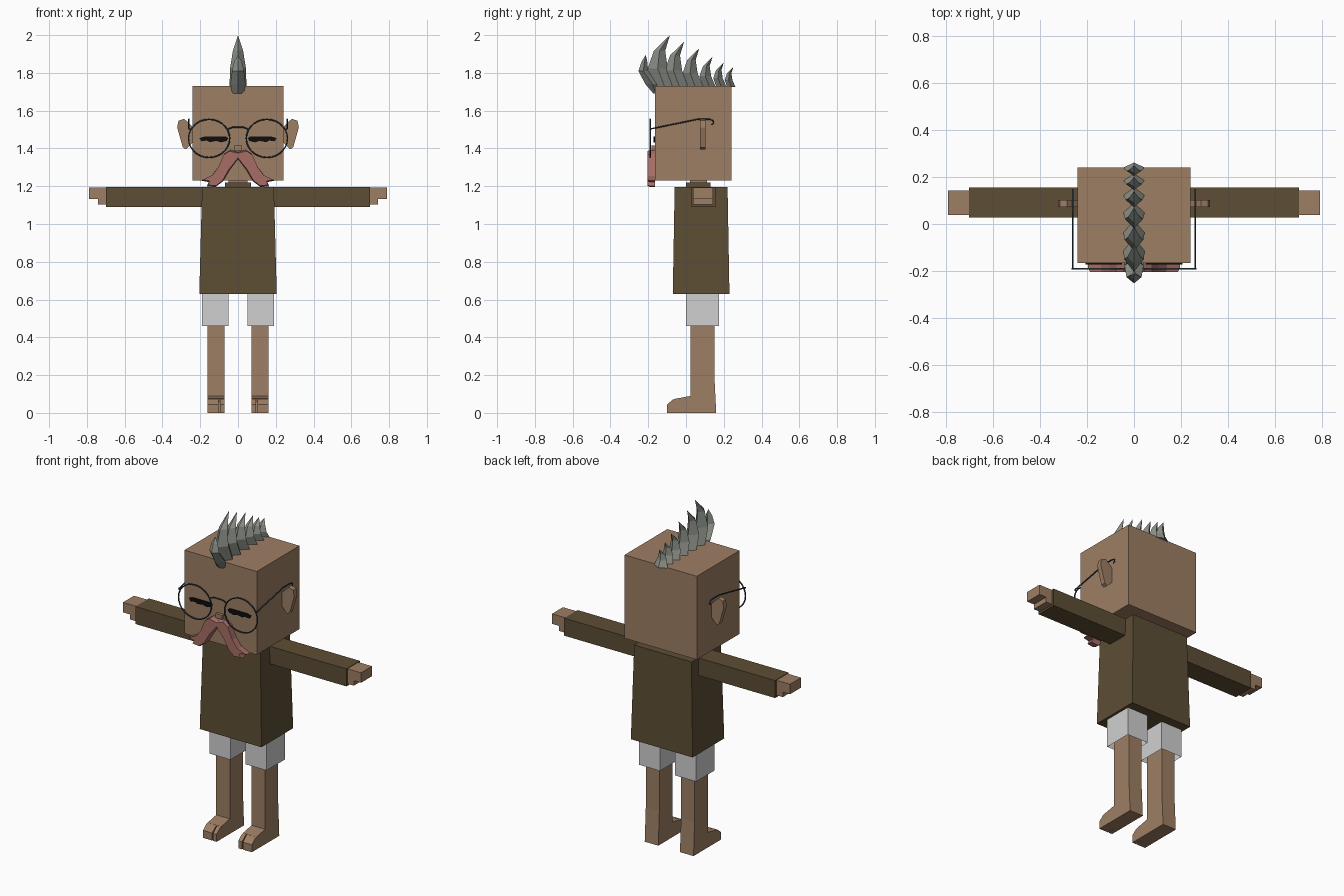
import bpy, bmesh, math

cube = bpy.data.objects.get("Cube")
if cube:
    bpy.data.objects.remove(cube, do_unlink=True)


def material(name, rgb):
    m = bpy.data.materials.new(name)
    m.use_nodes = True
    m.diffuse_color = (*rgb, 1)
    m.node_tree.nodes["Principled BSDF"].inputs["Base Color"].default_value = (*rgb, 1)
    return m


SKIN = material("skin", (0.34, 0.21, 0.127))
SHIRT = material("brown cloth", (0.11, 0.075, 0.035))
WHITE = material("white cloth", (0.63, 0.63, 0.63))
HAIR = material("grey hair", (0.26, 0.28, 0.245))
PINK = material("dusty pink", (0.38, 0.155, 0.13))
WIRE = material("dark steel", (0.03, 0.048, 0.065))
BLACK = material("black", (0.004, 0.004, 0.004))


def add_object(name, mesh, mat):
    mesh.materials.clear()
    mesh.materials.append(mat)
    obj = bpy.data.objects.new(name, mesh)
    bpy.context.collection.objects.link(obj)
    return obj


def loft(name, rings, mat, side=1, cap_last=True):
    """Skin a row of point rings; side=-1 mirrors across x."""
    bm = bmesh.new()
    rows = [[bm.verts.new((side * x, y, z)) for x, y, z in r] for r in rings]
    n = len(rows[0])
    for a, b in zip(rows, rows[1:]):
        for i in range(n):
            j = (i + 1) % n
            bm.faces.new((a[i], a[j], b[j], b[i]))
    bm.faces.new(rows[0])
    if cap_last:
        bm.faces.new(rows[-1])
    bmesh.ops.remove_doubles(bm, verts=bm.verts, dist=1e-5)
    bmesh.ops.recalc_face_normals(bm, faces=bm.faces)
    mesh = bpy.data.meshes.new(name)
    bm.to_mesh(mesh)
    bm.free()
    return add_object(name, mesh, mat)


def rect(x0, x1, y0, y1, z):
    return [(x0, y0, z), (x1, y0, z), (x1, y1, z), (x0, y1, z)]


def box(name, x, y, z, mat, side=1):
    return loft(name, [rect(*x, *y, z[0]), rect(*x, *y, z[1])], mat, side)


def plate_y(name, outline, y0, y1, mat, side=1):
    """Extrude an (x, z) outline along y."""
    return loft(name, [[(x, y, z) for x, z in outline] for y in (y0, y1)], mat, side)


def plate_x(name, outline, x0, x1, mat, side=1):
    """Extrude a (y, z) outline along x."""
    return loft(name, [[(x, y, z) for y, z in outline] for x in (x0, x1)], mat, side)


def wire(name, points, cyclic=False, radius=0.004):
    curve = bpy.data.curves.new(name, "CURVE")
    curve.dimensions = "3D"
    curve.bevel_depth = radius
    curve.bevel_resolution = 1
    curve.use_fill_caps = True
    sp = curve.splines.new("POLY")
    sp.points.add(len(points) - 1)
    for p, co in zip(sp.points, points):
        p.co = (*co, 1)
    sp.use_cyclic_u = cyclic
    tmp = bpy.data.objects.new(name + " path", curve)
    mesh = bpy.data.meshes.new_from_object(tmp)
    bpy.data.objects.remove(tmp)
    return add_object(name, mesh, WIRE)


def spike(name, levels):
    """Diamond-section horn from (z, front y, back y, half width) levels."""
    rings = []
    for z, f, b, w in levels:
        m = (f + b) / 2
        rings.append([(0, f, z), (w, m, z), (0, b, z), (-w, m, z)])
    return loft(name, rings, HAIR)


# Head, neck and torso
box("head", (-0.24, 0.24), (-0.165, 0.24), (1.23, 1.73), SKIN)
box("neck", (-0.05, 0.05), (0.02, 0.11), (1.18, 1.235), SKIN)
box("collar", (-0.07, 0.07), (0, 0.13), (1.185, 1.22), SHIRT)
loft("shirt", [rect(-0.205, 0.205, -0.07, 0.23, 0.63),
               rect(-0.19, 0.19, -0.06, 0.22, 1.195)], SHIRT)
box("nose", (-0.022, 0.022), (-0.182, -0.16), (1.39, 1.415), SKIN)

EAR = [(0.235, 1.51), (0.285, 1.557), (0.315, 1.547), (0.322, 1.51),
       (0.292, 1.405), (0.275, 1.395), (0.235, 1.435)]
LASHES = [(0.052, 1.453), (0.06, 1.462), (0.18, 1.462), (0.205, 1.455), (0.195, 1.438),
          (0.165, 1.442), (0.15, 1.433), (0.115, 1.44), (0.09, 1.432), (0.06, 1.44)]
MOUSTACHE = [(0, 1.38), (0.04, 1.392), (0.075, 1.37), (0.105, 1.3), (0.14, 1.255),
             (0.195, 1.23), (0.155, 1.222), (0.165, 1.2), (0.12, 1.195),
             (0.08, 1.225), (0.045, 1.285), (0, 1.345)]
LEG = [(0.16, 0), (0.15, 0.2), (0.15, 0.5), (0.025, 0.5), (0.025, 0.09),
       (-0.055, 0.075), (-0.055, 0)]
TOE = [(-0.05, 0), (-0.05, 0.076), (-0.07, 0.07), (-0.1, 0.045), (-0.1, 0)]

for side, label in ((1, "left"), (-1, "right")):
    # Face
    plate_y(label + "_ear", EAR, 0.073, 0.102, SKIN, side)
    plate_y(label + "_lashes", LASHES, -0.172, -0.164, BLACK, side)
    front = [(0.01 + x * 0.9, 1.3 + (z - 1.3) * 0.93) for x, z in MOUSTACHE]
    front[0], front[-1] = (0, 1.375), (0, 1.35)
    loft(label + "_moustache",
         [[(x, y, z) for x, z in o] for o, y in
          ((MOUSTACHE, -0.163), (MOUSTACHE, -0.19), (front, -0.204))], PINK, side)

    # Arms
    box(label + "_sleeve", (0.18, 0.7), (0.028, 0.155), (1.09, 1.195), SHIRT, side)
    box(label + "_hand", (0.69, 0.79), (0.038, 0.142), (1.132, 1.192), SKIN, side)
    box(label + "_palm", (0.69, 0.742), (0.038, 0.142), (1.102, 1.135), SKIN, side)

    # Legs, with the foot split into two toes
    loft(label + "_shorts", [rect(0.05, 0.19, 0, 0.175, 0.635),
                             rect(0.05, 0.19, 0, 0.175, 0.46)], WHITE, side, False)
    plate_x(label + "_leg", LEG, 0.072, 0.162, SKIN, side)
    plate_x(label + "_big_toe", TOE, 0.072, 0.096, SKIN, side)
    plate_x(label + "_small_toes", TOE, 0.102, 0.162, SKIN, side)

    # Glasses
    steps = 28
    ring = [(side * (0.153 + 0.109 * math.cos(math.tau * i / steps)), -0.19,
             1.453 + 0.101 * math.sin(math.tau * i / steps)) for i in range(steps)]
    wire(label + "_rim", ring, True)
    temple = [(-0.19, 1.503), (0.03, 1.548), (0.06, 1.554), (0.125, 1.554),
              (0.142, 1.548), (0.146, 1.535), (0.135, 1.525)]
    wire(label + "_temple", [(side * 0.26, y, z) for y, z in temple])
    wire(label + "_hinge", [(side * 0.25, -0.19, 1.5), (side * 0.262, -0.19, 1.503)])

wire("bridge", [(-0.057, -0.19, 1.5), (-0.03, -0.19, 1.512),
                (0.03, -0.19, 1.512), (0.057, -0.19, 1.5)])

# Mohawk: a forward-curling lock, then a shrinking row of swept-back spikes
spike("front_lock", [(1.69, -0.172, -0.15, 0.03), (1.74, -0.215, -0.14, 0.04),
                     (1.81, -0.252, -0.2, 0.032), (1.86, -0.235, -0.205, 0.02),
                     (1.895, -0.213, -0.213, 0)])
for i, (tip_y, tip_z) in enumerate([(-0.085, 2.0), (-0.01, 1.965), (0.07, 1.93),
                                    (0.14, 1.885), (0.2, 1.855), (0.25, 1.83)]):
    h = tip_z - 1.725
    s = h / 0.275
    spike(f"hair_spike_{i + 1}", [
        (1.725, tip_y - 0.085 * s, tip_y + 0.03 * s, 0.045),
        (1.725 + 0.36 * h, tip_y - 0.118 * s, tip_y - 0.012 * s, 0.042 * s ** 0.3),
        (1.725 + 0.7 * h, tip_y - 0.085 * s, tip_y - 0.025 * s, 0.027 * s ** 0.3),
        (tip_z, tip_y, tip_y, 0)])
